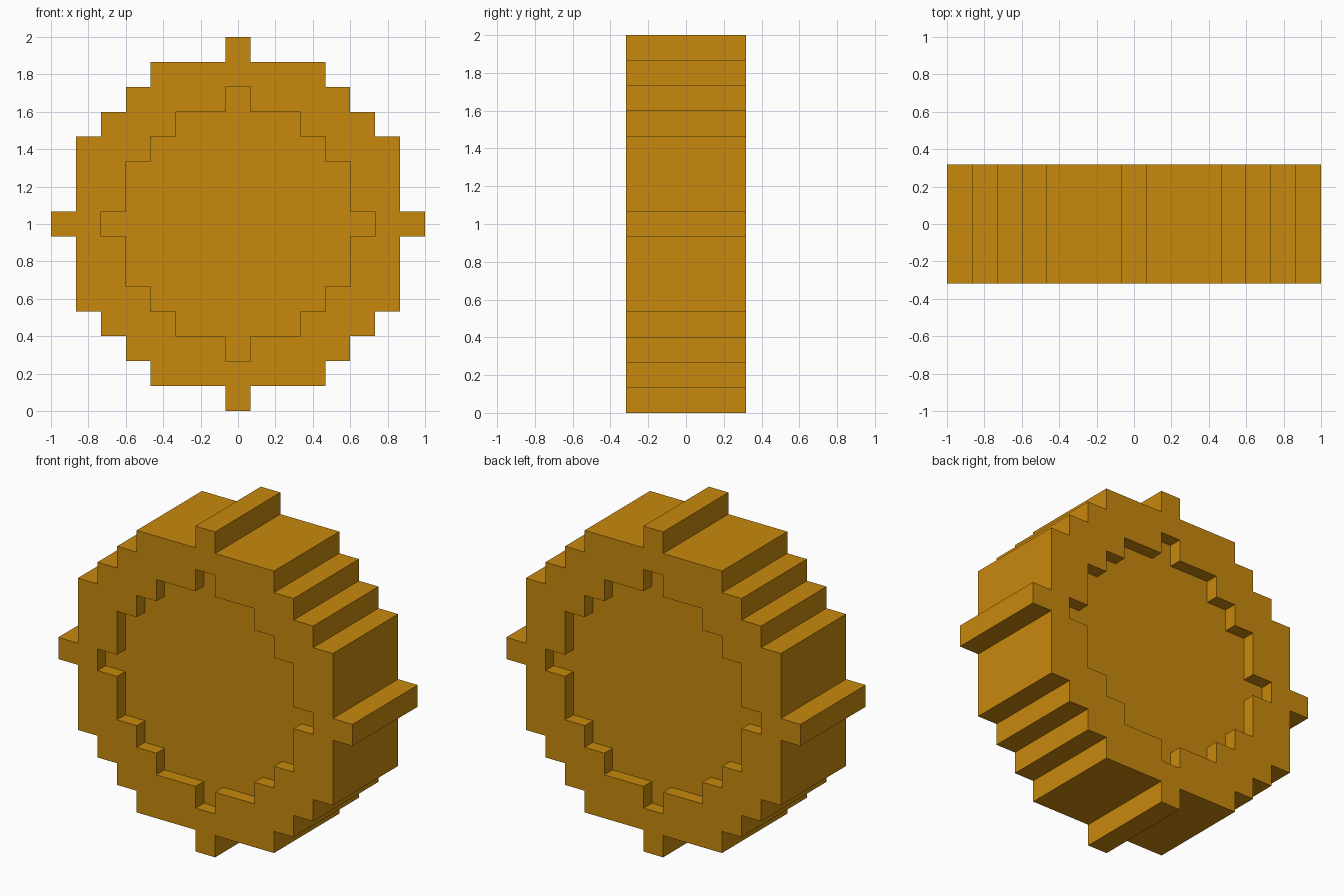
import bpy

if "Cube" in bpy.data.objects:
    bpy.data.objects.remove(bpy.data.objects["Cube"])

U = 2 / 15            # size of one pixel step
HALF_DEPTH = 0.317    # half the wheel width
RECESS = 0.08         # how far the hub sits inside the rim

# Half-widths in steps for each row, from the centre row outwards
RIM_ROWS = [7, 6, 6, 6, 5, 4, 3, 0]
HUB_ROWS = [5, 4, 4, 3, 2, 0]


def stepped_outline(rows):
    """Closed stair-step outline, mirrored top/bottom and left/right."""
    n = len(rows) - 1
    right = []
    for k in range(n, -n - 1, -1):
        w = rows[abs(k)] + 0.5
        if right and right[-1][0] == w:
            right.pop()                      # merge straight runs
        else:
            right.append((w, k + 0.5))
        right.append((w, k - 0.5))
    left = [(-x, z) for x, z in reversed(right)]
    return [(x * U, z * U) for x, z in right + left]


def plate(name, outlines, half_depth, mat):
    """Extrude flat outlines (inner ones become holes) along y."""
    cu = bpy.data.curves.new(name, 'CURVE')
    cu.dimensions = '2D'
    cu.fill_mode = 'BOTH'
    cu.extrude = half_depth
    for pts in outlines:
        sp = cu.splines.new('POLY')
        sp.points.add(len(pts) - 1)
        for p, (x, z) in zip(sp.points, pts):
            p.co = (x, z, 0, 1)
        sp.use_cyclic_u = True
    ob = bpy.data.objects.new(name, cu)
    bpy.context.collection.objects.link(ob)
    ob.rotation_euler = (1.5707963, 0, 0)
    ob.location = (0, 0, 1)
    bpy.ops.object.select_all(action='DESELECT')
    ob.select_set(True)
    bpy.context.view_layer.objects.active = ob
    bpy.ops.object.convert(target='MESH')
    ob = bpy.context.object
    ob.name = name
    bpy.ops.object.transform_apply(location=True, rotation=True, scale=True)
    bpy.ops.object.shade_flat()
    ob.data.materials.clear()
    ob.data.materials.append(mat)
    return ob


orange = bpy.data.materials.new("orange")
orange.diffuse_color = (0.58, 0.25, 0.004, 1)
orange.use_nodes = True
orange.node_tree.nodes["Principled BSDF"].inputs["Base Color"].default_value = orange.diffuse_color

# Outer ring with its stepped opening
plate("wheel_rim", [stepped_outline(RIM_ROWS), stepped_outline(HUB_ROWS)], HALF_DEPTH, orange)
# Recessed centre disc, visible from both sides
plate("wheel_hub", [stepped_outline(HUB_ROWS)], HALF_DEPTH - RECESS, orange)
